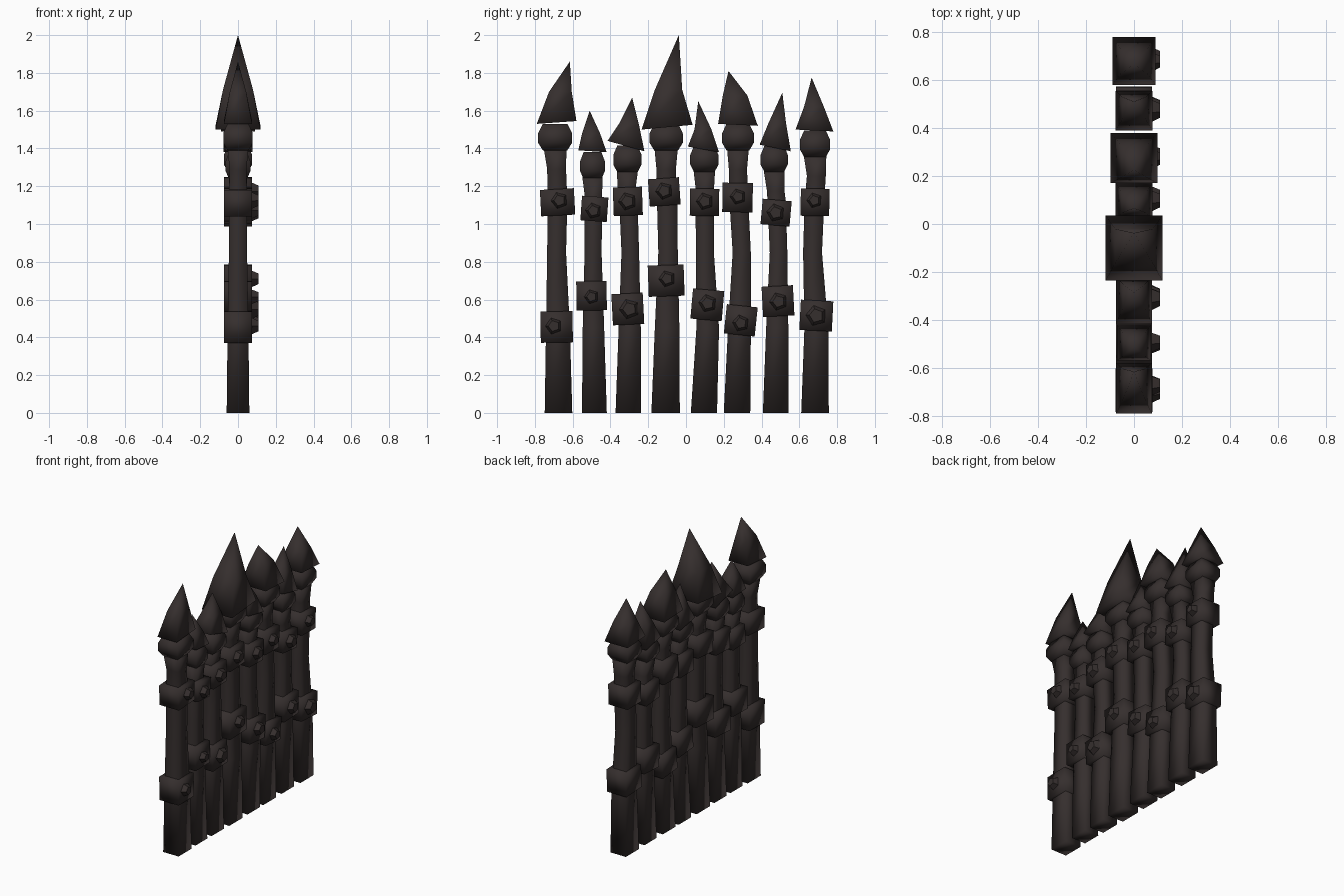
import bpy, bmesh, math
from mathutils import Matrix

iron = bpy.data.materials.new("dark_iron")
iron.diffuse_color = (0.036, 0.028, 0.027, 1)


def finish(bm, name, smooth=True):
    bmesh.ops.recalc_face_normals(bm, faces=bm.faces)
    for f in bm.faces:
        f.smooth = smooth
    me = bpy.data.meshes.new(name)
    bm.to_mesh(me)
    bm.free()
    me.materials.append(iron)
    ob = bpy.data.objects.new(name, me)
    bpy.context.collection.objects.link(ob)
    return ob


def loft(name, rings, apex=None):
    """Square-section loft; ring = (y centre, z, half x, half y, z slope along y)."""
    bm = bmesh.new()
    loops = []
    for yc, z, hx, hy, s in rings:
        loops.append([bm.verts.new((a * hx, yc + b * hy, z + s * b * hy))
                      for a, b in ((-1, -1), (1, -1), (1, 1), (-1, 1))])
    bm.faces.new(loops[0])
    for lo, hi in zip(loops, loops[1:]):
        for i in range(4):
            j = (i + 1) % 4
            bm.faces.new((lo[i], lo[j], hi[j], hi[i]))
    if apex:
        tip = bm.verts.new((0, apex[0], apex[1]))
        for i in range(4):
            bm.faces.new((loops[-1][i], loops[-1][(i + 1) % 4], tip))
    else:
        bm.faces.new(loops[-1])
    return finish(bm, name)


def band(name, y, z, hy, h, tilt, bolt_y, bolt_z, r):
    # slightly crooked strap block
    rot = Matrix.Translation((0, y, z)) @ Matrix.Rotation(math.radians(tilt), 4, 'X')
    bm = bmesh.new()
    bmesh.ops.create_cube(bm, size=1, matrix=rot @ Matrix.Diagonal((0.15, 2 * hy, h, 1)))
    finish(bm, name)
    # five-sided bolt on the +x side
    bm = bmesh.new()
    bmesh.ops.create_cone(bm, cap_ends=True, segments=5, radius1=r, radius2=r * 0.62, depth=0.04,
                          matrix=Matrix.Translation((0.088, bolt_y, bolt_z))
                          @ Matrix.Rotation(math.radians(90), 4, 'Y')
                          @ Matrix.Rotation(math.radians(180 + tilt), 4, 'Z'))
    finish(bm, name + "_bolt", False)


def post(n, w, centres, low, high, collar, spear_x, base, mid, tip):
    cy, cz, ch = collar
    # crooked shaft: wide foot, slim middle, flared neck
    heights = (0, 0.45, 0.85, 1.12, cz - 0.1, cz + 0.01)
    hy = (0.073, 0.063, 0.05, 0.052, 0.05, 0.06)
    hx = (0.06, 0.055, 0.048, 0.048, 0.045, 0.055)
    ys = list(centres) + [cy]
    loft(f"shaft_{n}", [(ys[i], heights[i], hx[i] * min(w, 1), hy[i] * w, 0) for i in range(6)])
    # bulging collar
    k = min(ch, 0.078)
    loft(f"collar_{n}", [(cy, cz, k * 0.72, ch * 0.72, 0), (cy, cz + 0.04, k, ch, 0),
                         (cy, cz + 0.09, k, ch, 0), (cy, cz + 0.14, k * 0.72, ch * 0.72, 0)])
    # bent spear head: base (y left, y right, z left, z right), mid (y left, y right, z)
    yl, yr, zl, zr = base
    ml, mr, mz = mid
    t = (mz - (zl + zr) / 2) / (tip[1] - (zl + zr) / 2)
    loft(f"spear_head_{n}",
         [((yl + yr) / 2, (zl + zr) / 2, spear_x, (yr - yl) / 2, (zr - zl) / (yr - yl)),
          ((ml + mr) / 2, mz, spear_x * (1.08 - t), (mr - ml) / 2, 0)], tip)
    band(f"lower_band_{n}", *low)
    band(f"upper_band_{n}", *high)


post(1, 1.0, (-.675, -.678, -.685, -.68, -.685),
     (-.685, .455, .085, .165, 1, -.70, .46, .048), (-.68, 1.115, .09, .14, 3, -.67, 1.125, .048),
     (-.693, 1.39, .09), .075, (-.79, -.58, 1.53, 1.545), (-.725, -.605, 1.70), (-.615, 1.86))
post(2, .9, (-.485, -.49, -.492, -.49, -.49),
     (-.50, .62, .08, .155, 1, -.50, .615, .042), (-.485, 1.08, .07, .13, -4, -.49, 1.07, .046),
     (-.495, 1.24, .066), .07, (-.57, -.42, 1.39, 1.38), (-.55, -.455, 1.48), (-.51, 1.60))
post(3, .93, (-.305, -.298, -.295, -.305, -.315),
     (-.308, .55, .083, .165, 3, -.30, .55, .058), (-.308, 1.12, .077, .15, 2, -.31, 1.12, .052),
     (-.31, 1.275, .075), .075, (-.415, -.22, 1.44, 1.385), (-.355, -.25, 1.53), (-.285, 1.67))
post(4, 1.03, (-.108, -.10, -.095, -.10, -.105),
     (-.105, .70, .095, .165, 2, -.10, .71, .048), (-.115, 1.17, .082, .145, 4, -.115, 1.175, .05),
     (-.105, 1.39, .088), .118, (-.235, .035, 1.50, 1.525), (-.165, -.02, 1.71), (-.038, 2.0))
post(5, .95, (.095, .115, .10, .10, .10),
     (.113, .572, .083, .16, -5, .115, .58, .052), (.098, 1.115, .077, .145, -1, .10, 1.12, .05),
     (.097, 1.275, .075), .078, (.01, .175, 1.41, 1.38), (.045, .135, 1.50), (.065, 1.65))
post(6, .96, (.27, .283, .295, .28, .275),
     (.29, .49, .082, .155, -6, .29, .475, .048), (.273, 1.14, .08, .155, -1, .275, 1.145, .046),
     (.275, 1.39, .084), .097, (.17, .38, 1.53, 1.52), (.195, .325, 1.68), (.225, 1.81))
post(7, .93, (.475, .483, .49, .48, .475),
     (.487, .592, .083, .16, 3, .49, .59, .052), (.477, 1.06, .077, .135, -5, .475, 1.06, .052),
     (.467, 1.275, .072), .077, (.39, .555, 1.42, 1.385), (.435, .53, 1.53), (.51, 1.695))
post(8, 1.0, (.683, .69, .67, .68, .69),
     (.69, .515, .086, .16, -3, .69, .515, .06), (.683, 1.115, .076, .145, -1, .68, 1.125, .044),
     (.683, 1.355, .08), .09, (.58, .78, 1.50, 1.49), (.625, .73, 1.62), (.665, 1.775))
